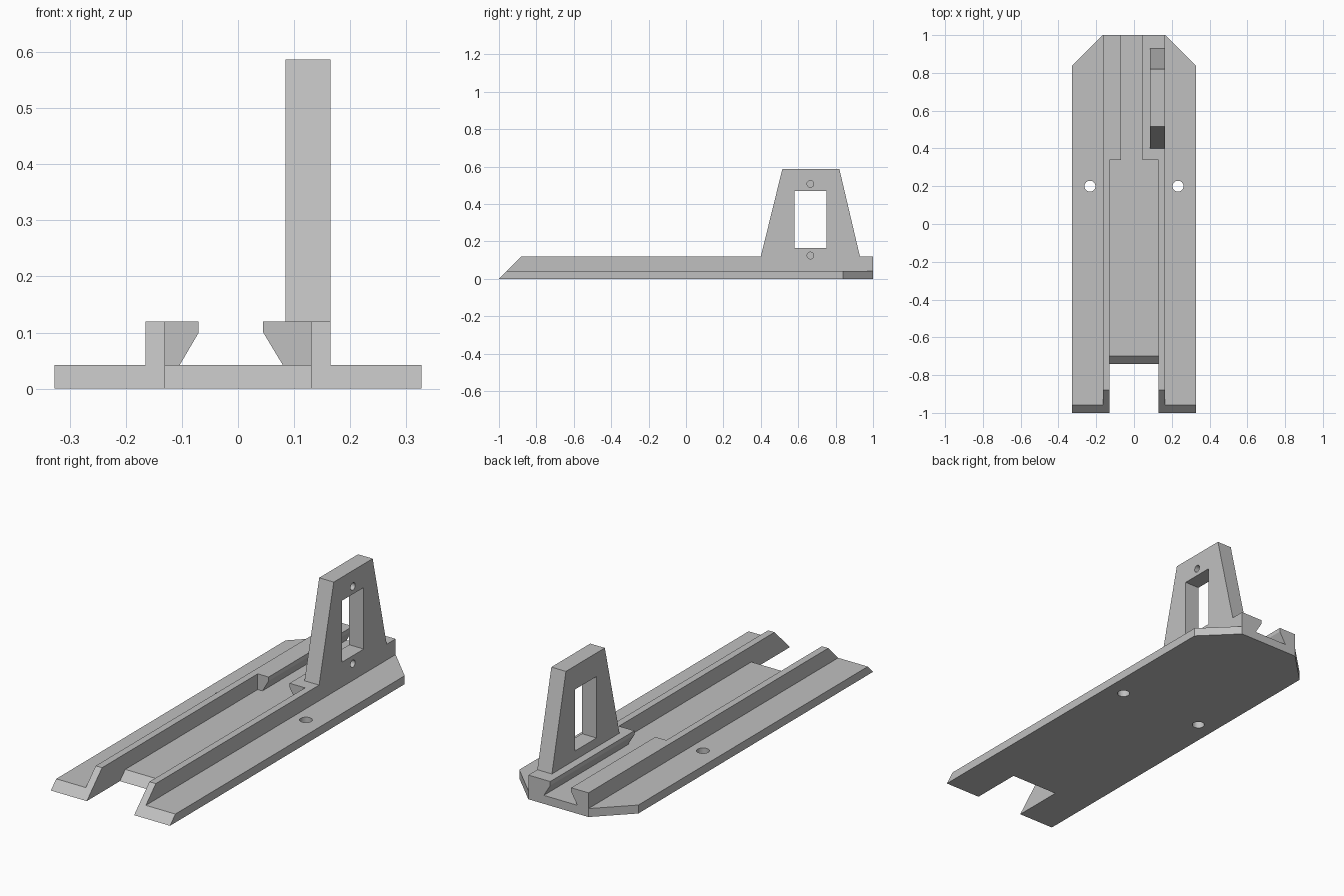
import bpy, bmesh
from mathutils import Vector

cube = bpy.data.objects.get("Cube")
if cube:
    bpy.data.objects.remove(cube, do_unlink=True)

grey = bpy.data.materials.new("plain grey")
grey.use_nodes = True
colour = (0.53, 0.53, 0.53, 1)
grey.diffuse_color = colour
grey.node_tree.nodes["Principled BSDF"].inputs["Base Color"].default_value = colour

PLATE = 0.042      # plate thickness
RAIL = 0.12        # rail top
INNER, OUTER, WING = 0.13, 0.165, 0.327


def prism(name, outline, axis, start, end, rake_before=None):
    """Extrude a 2D outline along an axis; rake edges in front of rake_before by 45 degrees."""
    def place(p, t):
        return Vector({"x": (t, p[0], p[1]), "y": (p[0], t, p[1]), "z": (p[0], p[1], t)}[axis])
    bm = bmesh.new()
    face = bm.faces.new([bm.verts.new(place(p, start)) for p in outline])
    extruded = bmesh.ops.extrude_face_region(bm, geom=[face])["geom"]
    shift = place((0, 0), end - start)
    bmesh.ops.translate(bm, vec=shift, verts=[g for g in extruded if isinstance(g, bmesh.types.BMVert)])
    if rake_before is not None:
        for v in bm.verts:
            if v.co.y < rake_before:
                v.co.y += v.co.z
    bmesh.ops.recalc_face_normals(bm, faces=bm.faces)
    mesh = bpy.data.meshes.new(name)
    bm.to_mesh(mesh)
    bm.free()
    mesh.materials.append(grey)
    obj = bpy.data.objects.new(name, mesh)
    bpy.context.collection.objects.link(obj)
    return obj


def cylinder(location, radius, depth, rotation=(0, 0, 0)):
    bpy.ops.mesh.primitive_cylinder_add(vertices=32, radius=radius, depth=depth,
                                        location=location, rotation=rotation)
    obj = bpy.context.object
    obj.name = "hole_cutter"
    obj.hide_render = True
    obj.data.materials.append(grey)
    return obj


def cut(cutter, *targets):
    for target in targets:
        mod = target.modifiers.new("cut", "BOOLEAN")
        mod.operation = "DIFFERENCE"
        mod.solver = "EXACT"
        mod.object = cutter
        bpy.context.view_layer.objects.active = target
        bpy.ops.object.modifier_apply(modifier=mod.name)
    bpy.data.objects.remove(cutter, do_unlink=True)


# Base plate: notched front, clipped rear corners
half = [(INNER, -0.74), (INNER, -1), (WING, -1), (WING, 0.84), (OUTER, 1)]
base = prism("base_plate", half + [(-x, y) for x, y in reversed(half)], "z", 0, PLATE, -0.7)
for side in (-1, 1):
    cut(cylinder((side * 0.233, 0.2, PLATE / 2), 0.029, 0.2), base)

# Rails with raked front ends, and undercut jaws at the rear
rails, jaws = {}, {}
for name, side, lip, foot in (("left", 1, 0.045, 0.08), ("right", -1, 0.07, 0.104)):
    section = [(INNER, PLATE), (OUTER, PLATE), (OUTER, RAIL), (INNER, RAIL)]
    rails[name] = prism(name + "_rail", [(side * x, z) for x, z in section], "y", -1, 1, -0.7)
    section = [(INNER, PLATE), (INNER, RAIL), (lip, RAIL), (lip, 0.1), (foot, PLATE)]
    jaws[name] = prism(name + "_jaw", [(side * x, z) for x, z in section], "y", 0.34, 1)

# Tapered upright bracket with a window
bracket = prism("bracket", [(0.40, RAIL), (0.93, RAIL), (0.82, 0.587), (0.515, 0.587)],
                "x", 0.085, OUTER)
window = prism("window_cutter", [(0.58, 0.165), (0.75, 0.165), (0.75, 0.47), (0.58, 0.47)],
               "x", 0, 0.3)
window.hide_render = True
cut(window, bracket)

# Blind screw holes in the outer face
QUARTER = 1.5707963
cut(cylinder((0.165, 0.665, 0.508), 0.018, 0.1, (0, QUARTER, 0)), bracket)
cut(cylinder((0.165, 0.665, 0.125), 0.018, 0.1, (0, QUARTER, 0)),
    bracket, rails["left"], jaws["left"])
